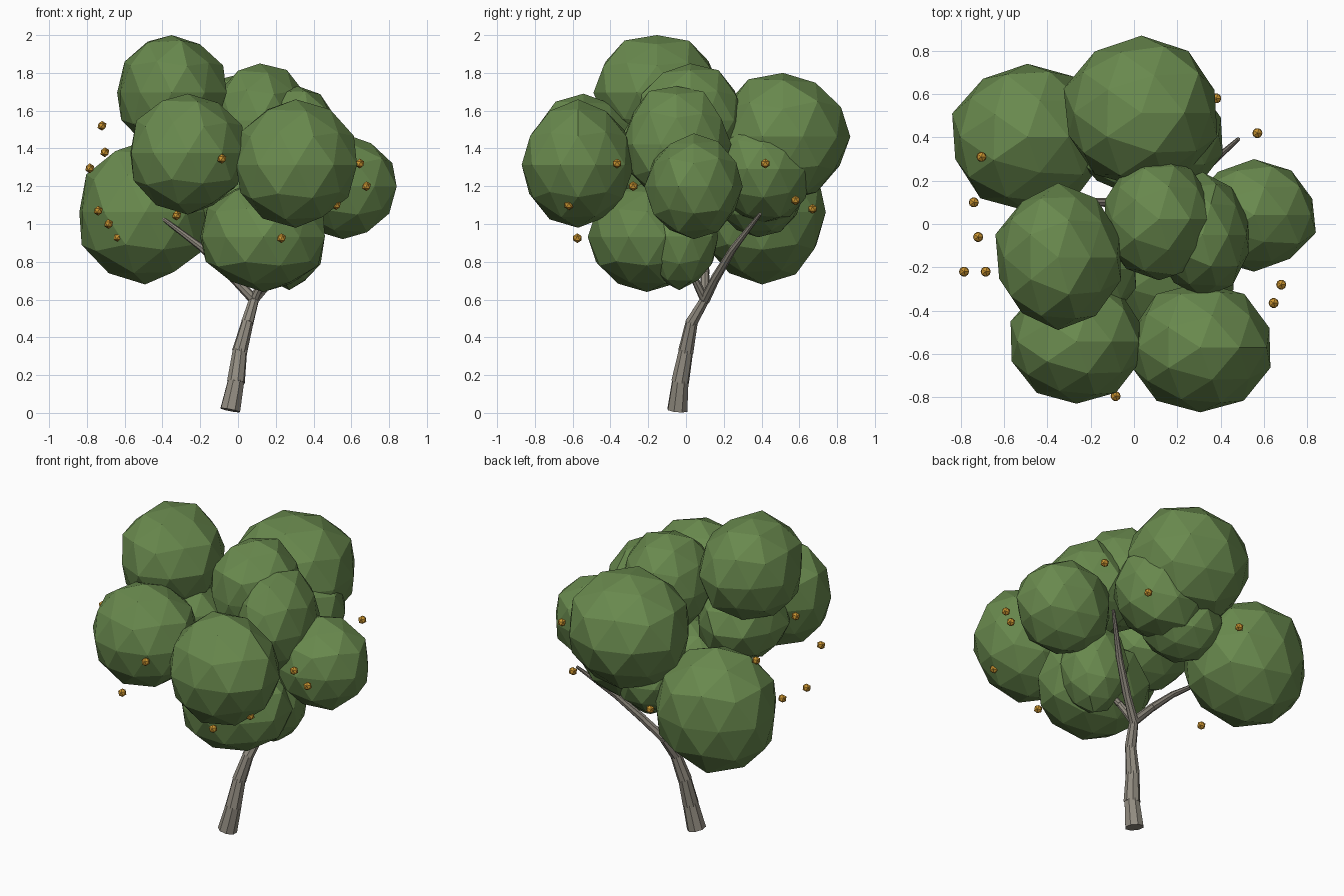
import bpy
import bmesh
import random
from mathutils import Vector

random.seed(11)
cube = bpy.data.objects.get("Cube")
if cube:
    bpy.data.objects.remove(cube, do_unlink=True)


def material(name, colour):
    mat = bpy.data.materials.new(name)
    mat.use_nodes = True
    mat.diffuse_color = (*colour, 1)
    mat.node_tree.nodes["Principled BSDF"].inputs["Base Color"].default_value = (*colour, 1)
    return mat


leaf = material("leaf green", (0.14, 0.25, 0.075))
bark = material("grey bark", (0.29, 0.265, 0.22))
orange = material("orange fruit", (0.6, 0.3, 0.03))


def finish(bm, name, mat):
    bmesh.ops.recalc_face_normals(bm, faces=bm.faces)
    mesh = bpy.data.meshes.new(name)
    bm.to_mesh(mesh)
    bm.free()
    mesh.materials.append(mat)
    obj = bpy.data.objects.new(name, mesh)
    bpy.context.collection.objects.link(obj)
    return obj


def leaf_clump(name, centre, half):
    """Faceted, slightly lumpy ball with pointed poles, fitted to the half sizes."""
    bm = bmesh.new()
    bmesh.ops.create_icosphere(bm, subdivisions=2, radius=1)
    for v in bm.verts:
        v.co *= random.uniform(0.95, 1.03)
    for axis in range(3):
        values = [v.co[axis] for v in bm.verts]
        low, high = min(values), max(values)
        for v in bm.verts:
            unit = 2 * (v.co[axis] - low) / (high - low) - 1
            v.co[axis] = centre[axis] + unit * half[axis]
    return finish(bm, name, leaf)


def limb(name, points, radii, sides=8):
    """Chain of tapered prisms, each starting a little wider than the last ends."""
    bm = bmesh.new()
    points = [Vector(p) for p in points]
    for i in range(len(points) - 1):
        a, b = points[i], points[i + 1]
        turn = (b - a).to_track_quat("Z", "Y").to_matrix().to_4x4()
        turn.translation = (a + b) / 2
        bmesh.ops.create_cone(bm, cap_ends=True, segments=sides,
                              radius1=radii[i], radius2=radii[i + 1] * 0.94,
                              depth=(b - a).length + 0.012, matrix=turn)
    return finish(bm, name, bark)


# Trunk and branches
fork = (0.085, 0.1, 0.6)
limb("trunk", [(-0.04, -0.045, 0.02), (-0.01, -0.03, 0.17), (0.01, 0, 0.33),
               (0.05, 0.03, 0.48), fork], [0.056, 0.048, 0.041, 0.034, 0.028])
limb("right_branch", [fork, (-0.05, 0.1, 0.74), (-0.2, 0.1, 0.88),
                      (-0.4, 0.1, 1.03)], [0.028, 0.024, 0.019, 0.011])
limb("left_branch", [fork, (0.19, 0.16, 0.72), (0.32, 0.25, 0.87),
                     (0.48, 0.39, 1.05)], [0.028, 0.025, 0.02, 0.01])
limb("front_branch", [fork, (0.14, 0.04, 0.72), (0.17, -0.08, 0.88)],
     [0.026, 0.02, 0.012])

# Foliage clumps: centre, half sizes
clumps = {
    "back_foliage": ((0.03, 0.52, 1.46), (0.355, 0.35, 0.34)),
    "crown_foliage": ((0.11, 0.03, 1.55), (0.25, 0.29, 0.30)),
    "upper_left_foliage": ((0.31, -0.05, 1.42), (0.22, 0.29, 0.31)),
    "top_foliage": ((-0.35, -0.15, 1.69), (0.29, 0.34, 0.31)),
    "back_right_foliage": ((-0.49, 0.4, 1.06), (0.35, 0.34, 0.38)),
    "front_right_foliage": ((-0.27, -0.54, 1.37), (0.30, 0.29, 0.32)),
    "front_left_foliage": ((0.31, -0.57, 1.32), (0.32, 0.30, 0.34)),
    "left_foliage": ((0.56, 0.04, 1.2), (0.28, 0.26, 0.28)),
    "lower_foliage": ((0.13, -0.21, 0.93), (0.33, 0.31, 0.29)),
    "lower_left_foliage": ((0.27, -0.04, 0.93), (0.19, 0.21, 0.28)),
    "inner_foliage": ((-0.25, -0.2, 1.32), (0.26, 0.28, 0.25)),
    "inner_back_foliage": ((0.13, 0.4, 1.3), (0.28, 0.27, 0.29)),
    "small_back_foliage": ((-0.03, 0.38, 1.15), (0.24, 0.24, 0.22)),
}
for name, (centre, half) in clumps.items():
    leaf_clump(name, centre, half)

# Small fruit scattered around the crown
fruits = [
    (0.645, -0.365, 1.32), (0.68, -0.28, 1.2), (0.57, 0.42, 1.32),
    (0.56, -0.55, 1.18), (0.23, -0.575, 0.925), (-0.085, -0.795, 1.345),
    (-0.325, -0.685, 1.045), (-0.785, -0.22, 1.295), (-0.72, -0.06, 1.52),
    (-0.705, 0.31, 1.38), (-0.74, 0.1, 1.07), (-0.685, -0.22, 1.0),
    (-0.635, 0.13, 0.93), (0.38, 0.58, 1.125), (-0.22, 0.67, 1.08),
    (0.52, -0.62, 1.1),
]
for i, place in enumerate(fruits):
    bm = bmesh.new()
    bmesh.ops.create_icosphere(bm, subdivisions=1, radius=0.026)
    finish(bm, f"fruit_{i + 1}", orange).location = place
